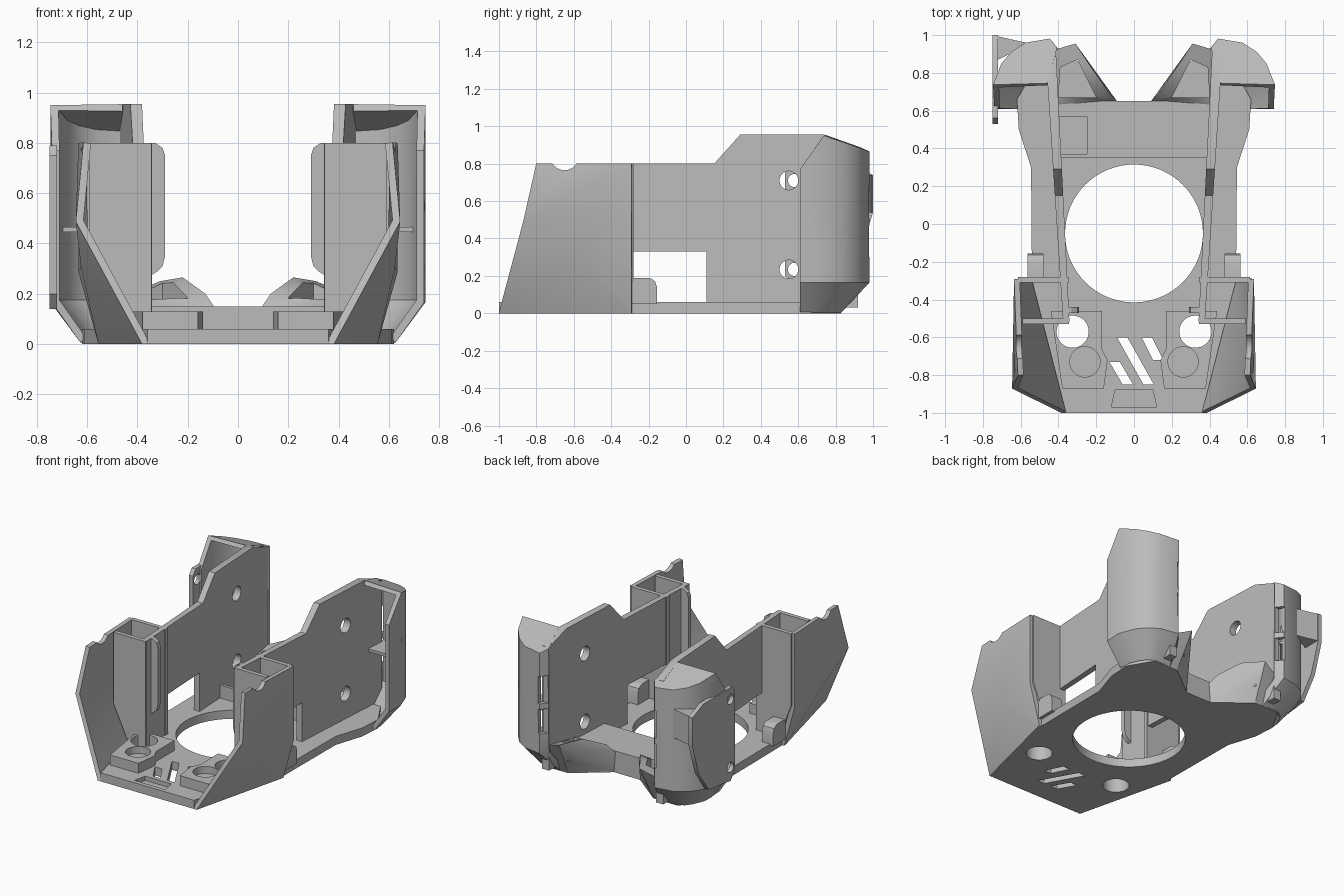
import bpy, bmesh, math
from mathutils import Vector, Matrix

cube = bpy.data.objects.get("Cube")
if cube:
    bpy.data.objects.remove(cube, do_unlink=True)

grey = bpy.data.materials.new("shell_grey")
grey.use_nodes = True
grey.diffuse_color = (0.5, 0.5, 0.5, 1)
grey.node_tree.nodes["Principled BSDF"].inputs["Base Color"].default_value = (0.5, 0.5, 0.5, 1)


def add(name, bm):
    bmesh.ops.recalc_face_normals(bm, faces=bm.faces)
    mesh = bpy.data.meshes.new(name)
    bm.to_mesh(mesh)
    bm.free()
    mesh.materials.append(grey)
    obj = bpy.data.objects.new(name, mesh)
    bpy.context.collection.objects.link(obj)
    return obj


def hull(name, points):
    bm = bmesh.new()
    for p in points:
        bm.verts.new(p)
    res = bmesh.ops.convex_hull(bm, input=bm.verts)
    bmesh.ops.delete(bm, geom=list({g for g in res["geom_interior"] + res["geom_unused"]
                                    if isinstance(g, bmesh.types.BMVert)}), context='VERTS')
    bmesh.ops.dissolve_limit(bm, angle_limit=0.01, verts=bm.verts, edges=bm.edges)
    return add(name, bm)


def loft(name, ring_a, ring_b):
    """Closed solid between two matching outlines."""
    bm = bmesh.new()
    a = [bm.verts.new(p) for p in ring_a]
    b = [bm.verts.new(p) for p in ring_b]
    bm.faces.new(a)
    bm.faces.new(b)
    n = len(a)
    for i in range(n):
        j = (i + 1) % n
        bm.faces.new((a[i], a[j], b[j], b[i]))
    return add(name, bm)


def slab(name, outline, z0, z1):
    return loft(name, [(x, y, z0) for x, y in outline], [(x, y, z1) for x, y in outline])


def box(name, x0, x1, y0, y1, z0, z1):
    return slab(name, [(x0, y0), (x1, y0), (x1, y1), (x0, y1)], z0, z1)


def rod(name, center, radius, depth, axis='Z', sides=64):
    bm = bmesh.new()
    turn = Matrix.Rotation(math.pi / 2, 4, 'Y') if axis == 'X' else Matrix()
    bmesh.ops.create_cone(bm, cap_ends=True, segments=sides, radius1=radius, radius2=radius,
                          depth=depth, matrix=Matrix.Translation(center) @ turn)
    return add(name, bm)


def bake(obj):
    """Replace the mesh with its modified result."""
    graph = bpy.context.evaluated_depsgraph_get()
    mesh = bpy.data.meshes.new_from_object(obj.evaluated_get(graph))
    obj.modifiers.clear()
    obj.data = mesh
    return obj


def cut(obj, *cutters):
    for c in cutters:
        mod = obj.modifiers.new("cut", 'BOOLEAN')
        mod.operation, mod.solver, mod.object = 'DIFFERENCE', 'EXACT', c
    bake(obj)
    for c in cutters:
        bpy.data.objects.remove(c, do_unlink=True)
    return obj


def sheet(name, points, faces, thickness):
    bm = bmesh.new()
    v = [bm.verts.new(p) for p in points]
    for f in faces:
        bm.faces.new([v[i] for i in f])
    obj = add(name, bm)
    mod = obj.modifiers.new("shell", 'SOLIDIFY')
    mod.thickness, mod.offset, mod.use_even_offset = thickness, 0, True
    return bake(obj)


def flip(s, points):
    return [(s * p[0], *p[1:]) for p in points]


# Base plate with the round opening, screw holes, slanted vents and front notch
half = [(.36, -1), (.54, -.3), (.545, .3), (.61, .5), (.62, .66), (.52, .83), (.33, .83), (.1, .65)]
base = slab("base_plate", half + flip(-1, half[::-1]), 0, .06)
vents = [((-.09, -.6), (.05, -.85)), ((.04, -.6), (.1, -.72)), ((-.13, -.73), (-.06, -.85))]
cutters = [rod("cutter", (0, -.05, 0), .365, 1)]
cutters += [rod("cutter", (s * .325, -.57, 0), .085, 1) for s in (1, -1)]
cutters += [slab("cutter", [a, (a[0] + .055, a[1]), (b[0] + .055, b[1]), b], -.1, .2) for a, b in vents]
cutters.append(slab("cutter", [(-.12, -.97), (.12, -.97), (.1, -.88), (-.1, -.88)], .03, .2))
cut(base, *cutters)

# Rear cross bar with a square pocket
cut(box("rear_bar", -.42, .42, .35, .65, .005, .15), box("cutter", -.42, -.25, .37, .57, .07, .3))


def inner(y):
    return .345 + .05 * (y + .45)


def outer(y):
    return .38 + .065 * (y + .45)


for s, side in ((1, "left"), (-1, "right")):
    # Screw pads with one through hole and one blind hole
    pad = slab(side + "_pad", flip(s, [(.16, -.87), (.38, -.87), (.44, -.46), (.17, -.46), (.17, -.66), (.14, -.72)]), .05, .13)
    cut(pad, rod("cutter", (s * .325, -.57, .1), .085, .5), rod("cutter", (s * .26, -.73, .13), .08, .1))

    # Tall side wall with window and screw holes
    profile = [(-.52, .03), (.92, .03), (.92, .89), (.74, .955), (.29, .955), (.15, .8), (-.52, .8)]
    wall = loft(side + "_wall", [(s * inner(y), y, z) for y, z in profile],
                [(s * outer(y), y, z) for y, z in profile])
    cut(wall, box("cutter", s * .2, s * .7, -.28, .11, .06, .33),
        *[rod("cutter", (s * .42, .55, z), .05, .4, 'X', 32) for z in (.235, .71)])

    # Slanted front cheek with a thumb notch
    corners = [(.365, -1, 0), (.63, -.87, .49), (.6, -.8, .8), (.62, -.29, .8),
               (.62, -.29, .29), (.61, -.6, .31), (.54, -.29, 0)]
    cheek = sheet(side + "_cheek", flip(s, corners),
                  [(1, 2, 3), (1, 3, 5), (3, 4, 5), (0, 1, 5), (0, 5, 6), (5, 4, 6)], .03)
    keep = box("cutter", -1, 1, -1.2, 0, -.2, 0)
    cut(cheek, keep, rod("cutter", (s * .6, -.65, .84), .075, .4, 'X', 32))

    # Square tube behind the cheek and its rounded inner flange
    for part, y0, y1, foot, knee in (("front", -.53, -.5, .47, .59), ("rear", -.31, -.28, .52, .615)):
        ring = flip(s, [(.345, .05), (foot, .05), (knee, .3), (knee, .8), (.345, .8)])
        loft(side + "_tube_" + part, [(x, y0, z) for x, z in ring], [(x, y1, z) for x, z in ring])
    ring = flip(s, [(.35, .27), (.32, .29), (.3, .31), (.29, .35), (.29, .75), (.3, .78), (.33, .8), (.35, .8)])
    loft(side + "_flange", [(x, -.47, z) for x, z in ring], [(x, -.44, z) for x, z in ring])

    # Small rounded clip on the ledge
    clip = [(-.29, .05), (-.155, .05), (-.155, .14), (-.165, .17), (-.185, .185), (-.21, .19), (-.29, .19)]
    loft(side + "_clip", [(s * .48, y, z) for y, z in clip], [(s * .565, y, z) for y, z in clip])

    # Hollow rear wing: tapered foot, upright shell and sloping roof
    path = [(.725, .61), (.73, .73), (.69, .84), (.64, .9), (.57, .945), (.45, .965), (.415, .92)]
    foot = [(.615, .61), (.61, .69), (.58, .76), (.55, .8), (.51, .82), (.4, .82), (.36, .8)]
    n = len(path)
    pts = [(x, y, .015) for x, y in foot] + [(x, y, .17) for x, y in path]
    pts += [(x, y, .77 if y < .7 else .94 - .36 * (y - .73)) for x, y in path]
    pts.append((.46, .74, .94))
    faces = [(r * n + i, r * n + i + 1, r * n + n + i + 1, r * n + n + i)
             for r in (0, 1) for i in range(n - 1)]
    faces.append([2 * n + i for i in range(1, n + 1)])
    wing = sheet(side + "_wing", flip(s, pts), faces, .03)
    slots = []
    for z0, z1 in ((.3, .47), (.51, .7)):
        slots.append(box("cutter", s * .38, s * .455, .935, 1.05, z0, z1))
    cut(wing, *slots)
    slab(side + "_wing_shelf", flip(s, [(.45, .78), (.7, .78), (.63, .89), (.56, .93), (.46, .95)]), .445, .465)

    # Angled rear nozzle with a sunken mouth
    nozzle = hull(side + "_nozzle", flip(s, [
        (.1, .65, .005), (.33, .83, .005), (.43, .83, .005), (.43, .63, .005), (.09, .65, .14),
        (.13, .69, .2), (.22, .82, .265), (.31, .955, .25), (.43, .92, .2), (.43, .63, .15)]))
    cut(nozzle, slab("cutter", flip(s, [(.2, .67), (.3, .87), (.39, .83), (.4, .67)]), .1, .5))

# Mounting plate on the right wing with two eyelets
plate = [(.53, .2), (.53, .75), (.56, .79), (.88, .79), (1, .74), (1, .54), (.93, .32), (.82, .17), (.58, .14)]
mount = loft("mounting_plate", [(-.75, y, z) for y, z in plate], [(-.72, y, z) for y, z in plate])
cut(mount, *[rod("cutter", (-.73, .58, z), .035, .3, 'X', 32) for z in (.235, .71)])
hull("mounting_web", [(x, y, z) for x, y in ((-.75, 1), (-.74, .86), (-.55, .955)) for z in (.54, .74)])

# Smooth the curved surfaces while keeping edges crisp
bpy.ops.object.select_all(action='DESELECT')
for obj in bpy.context.scene.objects:
    if obj.type == 'MESH':
        obj.select_set(True)
        bpy.context.view_layer.objects.active = obj
bpy.ops.object.shade_smooth_by_angle(angle=math.radians(32))
